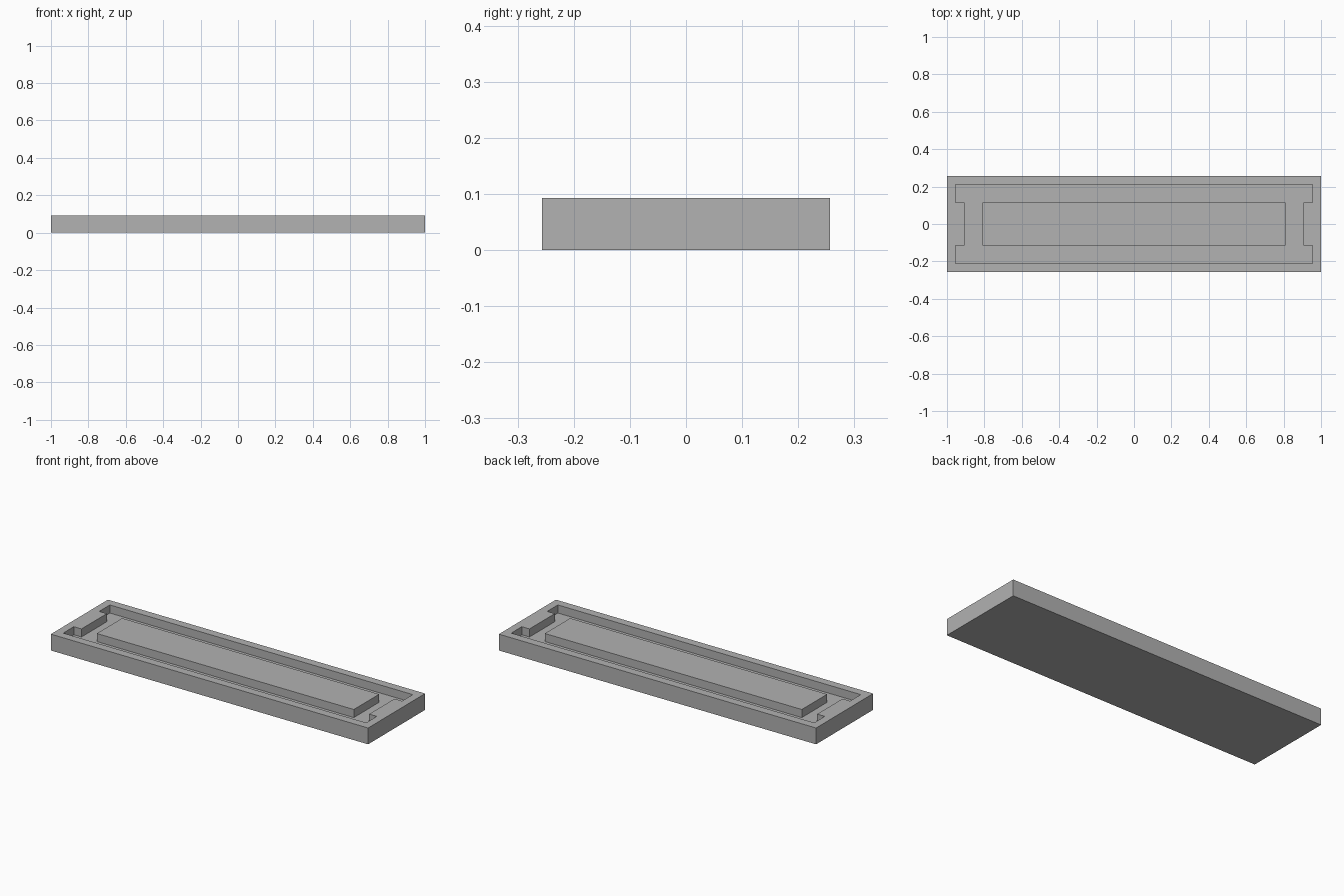
import bpy
import bmesh

cube = bpy.data.objects.get("Cube")
if cube:
    bpy.data.objects.remove(cube, do_unlink=True)

HALF_X, HALF_Y, TOP = 1.0, 0.257, 0.093
FLOOR = 0.047
POCKET_X, POCKET_Y = 0.955, 0.21
TAB_X, TAB_Y = 0.907, 0.114
ISLAND_X = 0.81

grey = bpy.data.materials.new("plain grey")
grey.use_nodes = True
colour = (0.445, 0.445, 0.445, 1)
grey.diffuse_color = colour
grey.node_tree.nodes["Principled BSDF"].inputs["Base Color"].default_value = colour


def prism(name, outline, bottom, top):
    """Extrude a closed counter-clockwise outline between two heights."""
    bm = bmesh.new()
    face = bm.faces.new([bm.verts.new((x, y, bottom)) for x, y in outline])
    grown = bmesh.ops.extrude_face_region(bm, geom=[face])
    verts = [v for v in grown["geom"] if isinstance(v, bmesh.types.BMVert)]
    bmesh.ops.translate(bm, verts=verts, vec=(0, 0, top - bottom))
    bmesh.ops.recalc_face_normals(bm, faces=bm.faces)
    mesh = bpy.data.meshes.new(name)
    bm.to_mesh(mesh)
    bm.free()
    mesh.materials.append(grey)
    obj = bpy.data.objects.new(name, mesh)
    bpy.context.collection.objects.link(obj)
    return obj


def rectangle(x, y):
    return [(-x, -y), (x, -y), (x, y), (-x, y)]


# Tray block
tray = prism("tray", rectangle(HALF_X, HALF_Y), 0, TOP)

# Pocket outline, notched by a tab at each end
right_end = [(POCKET_X, -POCKET_Y), (POCKET_X, -TAB_Y), (TAB_X, -TAB_Y),
             (TAB_X, TAB_Y), (POCKET_X, TAB_Y), (POCKET_X, POCKET_Y)]
left_end = [(-x, -y) for x, y in right_end]
cutter = prism("pocket_cutter", right_end + left_end, FLOOR, TOP + 0.05)

# Cut the pocket and keep the finished mesh
cut = tray.modifiers.new("pocket", 'BOOLEAN')
cut.operation = 'DIFFERENCE'
cut.solver = 'EXACT'
cut.object = cutter
bpy.context.view_layer.objects.active = tray
bpy.ops.object.modifier_apply(modifier=cut.name)
bpy.data.objects.remove(cutter, do_unlink=True)

# Raised block in the middle of the pocket, flush with the rim
prism("centre_block", rectangle(ISLAND_X, TAB_Y), FLOOR - 0.01, TOP)
